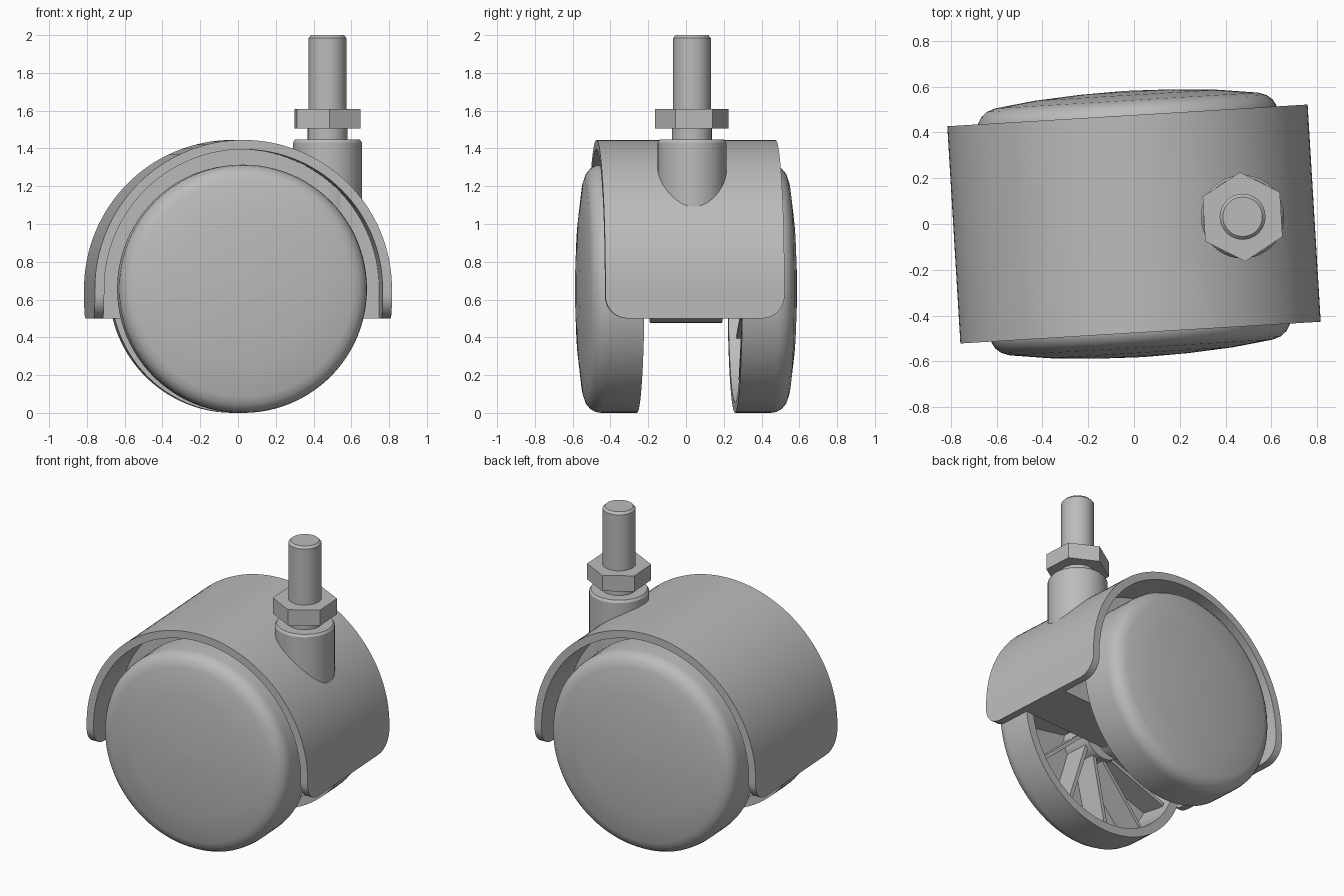
import bpy, bmesh, math
from mathutils import Matrix, Vector

if "Cube" in bpy.data.objects:
    bpy.data.objects.remove(bpy.data.objects["Cube"])

GREY = (0.5, 0.5, 0.5, 1)
grey = bpy.data.materials.new("plain grey")
grey.use_nodes = True
grey.diffuse_color = GREY
grey.node_tree.nodes["Principled BSDF"].inputs["Base Color"].default_value = GREY

AXLE_Z = 0.657          # wheel centre height
TURN = Matrix.Rotation(math.radians(3.45), 4, "Z")
HOOD_R, HOOD_W, HOOD_BOTTOM = 0.788, 0.475, 0.5


def finish(name, bm):
    """Clean the mesh, shade it by angle and turn it to its heading."""
    bmesh.ops.remove_doubles(bm, verts=bm.verts, dist=0.0001)
    bmesh.ops.recalc_face_normals(bm, faces=bm.faces)
    for f in bm.faces:
        f.smooth = True
    for e in bm.edges:
        e.smooth = len(e.link_faces) == 2 and e.calc_face_angle(0) < math.radians(30)
    bm.transform(TURN)
    mesh = bpy.data.meshes.new(name)
    bm.to_mesh(mesh)
    bm.free()
    mesh.materials.append(grey)
    ob = bpy.data.objects.new(name, mesh)
    bpy.context.collection.objects.link(ob)
    return ob


def bridge(bm, a, b):
    n = len(a)
    for i in range(n):
        j = (i + 1) % n
        bm.faces.new((a[i], a[j], b[j], b[i]))


def lathe(name, profile, matrix, sides=72):
    """Revolve (radius, height) points around local z; first and last close on the axis."""
    bm = bmesh.new()
    rings = []
    for r, h in [(0, profile[0][1])] + profile + [(0, profile[-1][1])]:
        ring = []
        for i in range(sides):
            a = math.pi / 2 + math.tau * i / sides
            ring.append(bm.verts.new((r * math.cos(a), r * math.sin(a), h)))
        rings.append(ring)
    for a, b in zip(rings, rings[1:]):
        bridge(bm, a, b)
    bmesh.ops.remove_doubles(bm, verts=bm.verts, dist=0.0001)
    bmesh.ops.dissolve_degenerate(bm, edges=bm.edges, dist=0.0001)
    bm.transform(matrix)
    return finish(name, bm)


def arch(radius, bottom, steps=64):
    """Arch outline in the xz plane with its distance from the nearer lower end."""
    leg = AXLE_Z - bottom
    left = [(-radius, bottom + leg * (1 - math.cos(math.pi / 2 * i / 10)), 0) for i in range(10)]
    pts = [(x, z, z - bottom) for x, z, _ in left]
    for i in range(steps + 1):
        a = math.pi * (1 - i / steps)
        pts.append((radius * math.cos(a), AXLE_Z + radius * math.sin(a), leg + 1 if 0 < i < steps else leg))
    return pts + [(-x, z, d) for x, z, d in reversed(pts[:10])]


# Hood: arched shell with rounded lower corners
bm = bmesh.new()
corner = 0.12
loops = []
for (xo, zo, d), (xi, zi, _) in zip(arch(HOOD_R, HOOD_BOTTOM), arch(HOOD_R - 0.05, HOOD_BOTTOM)):
    k = max(0, corner - d)
    w = HOOD_W - corner + math.sqrt(corner ** 2 - k ** 2)
    loops.append([bm.verts.new(p) for p in
                  ((xo, w, zo), (xo, -w, zo), (xi, -w, zi), (xi, w, zi))])
for a, b in zip(loops, loops[1:]):
    bridge(bm, a, b)
bm.faces.new(loops[0])
bm.faces.new(loops[-1])
finish("hood", bm)

# Central web that fills the arch between the wheels
bm = bmesh.new()
sides = [[bm.verts.new((x, y, z)) for x, z, _ in arch(HOOD_R - 0.045, HOOD_BOTTOM)]
         for y in (-0.17, 0.17)]
bridge(bm, *sides)
for s in sides:
    bm.faces.new(s)
finish("web", bm)

# Axle housing and axle
along_y = Matrix.Translation((0, 0, AXLE_Z)) @ Matrix.Rotation(-math.pi / 2, 4, "X")
lathe("axle_housing", [(0.18, -0.19), (0.18, 0.19)], along_y, 48)
lathe("axle", [(0.06, -0.45), (0.06, 0.45)], along_y, 24)

# Wheels: hollow towards the middle, domed outside, with inner ribs
wheel_profile = [
    (0.15, 0.27), (0.15, 0.46), (0.57, 0.45), (0.6, 0.26), (0.657, 0.26),
    (0.657, 0.45), (0.652, 0.48), (0.637, 0.506), (0.612, 0.527), (0.575, 0.54),
    (0.4, 0.563), (0.2, 0.577), (0.02, 0.582)]
RIBS = 12
for side, label in ((-1, "front"), (1, "back")):
    flip = Matrix.Scale(side, 4, Vector((0, 1, 0)))
    lathe(label + "_wheel", wheel_profile, flip @ along_y, 96)
    bm = bmesh.new()
    for i in range(RIBS):
        place = (flip @ along_y @ Matrix.Rotation(math.tau * i / RIBS, 4, "Z")
                 @ Matrix.Translation((0.36, 0, 0.385))
                 @ Matrix.Rotation(math.radians(12), 4, "Z")
                 @ Matrix.Diagonal((0.46, 0.025, 0.17, 1)))
        bmesh.ops.create_cube(bm, size=1, matrix=place)
    finish(label + "_wheel_ribs", bm)

# Swivel stem: boss, neck and shaft, with a hexagonal nut
stem = Matrix.Translation((0.475, 0.003, 0))
lathe("stem_boss", [(0.182, 1.08), (0.182, 1.432), (0.172, 1.447)], stem, 48)
lathe("stem_neck", [(0.105, 1.43), (0.105, 1.52)], stem, 40)
lathe("stem_nut", [(0.195, 1.505), (0.195, 1.61)], stem, 6)
lathe("stem_shaft", [(0.1, 1.5), (0.1, 1.985), (0.086, 2.0)], stem, 40)
